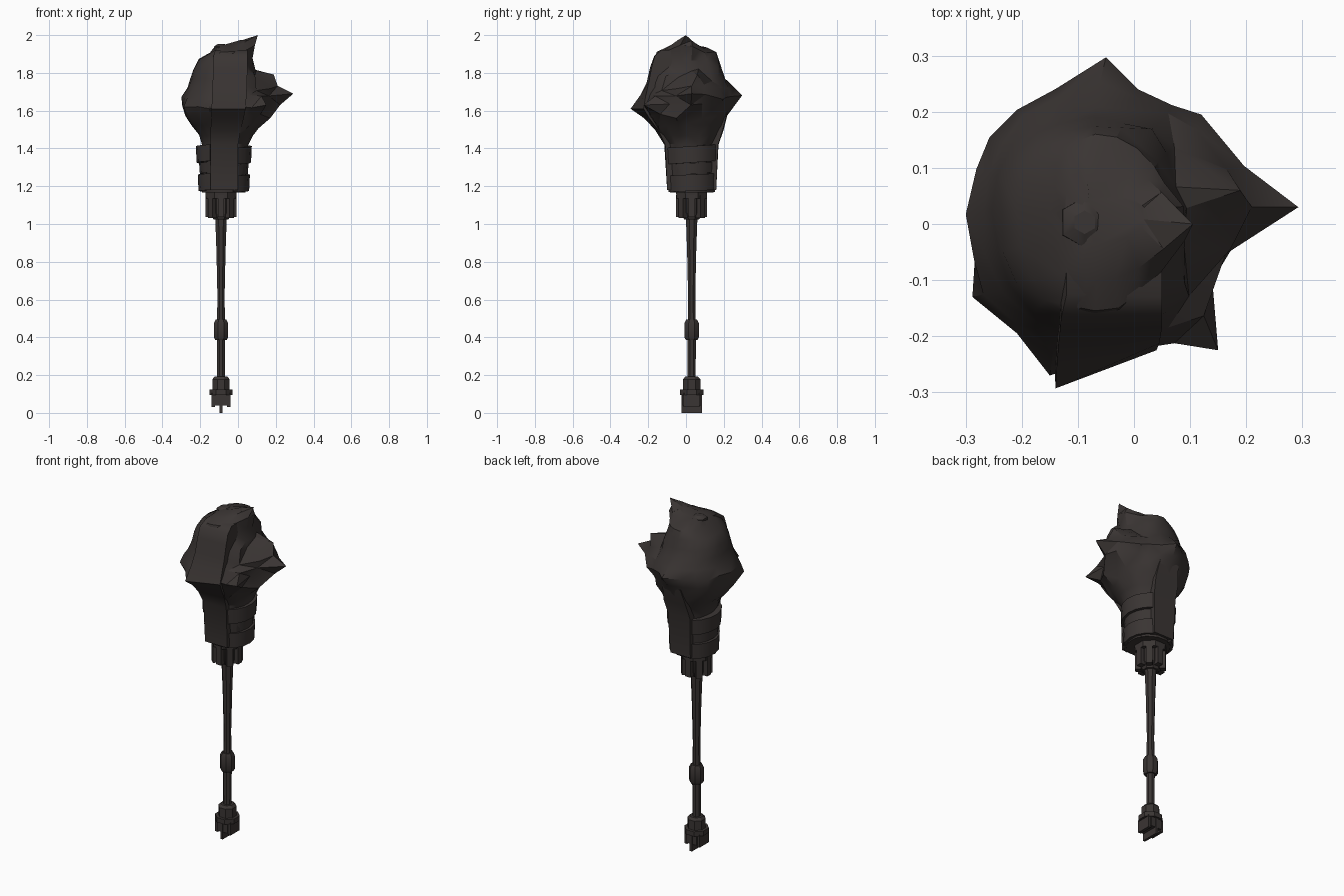
import bpy, bmesh, math, random
from mathutils import Vector, Matrix

if "Cube" in bpy.data.objects:
    bpy.data.objects.remove(bpy.data.objects["Cube"])

random.seed(4)
AX, AY = -0.09, 0.03          # shaft axis

iron = bpy.data.materials.new("dark_brown_iron")
iron.diffuse_color = (0.042, 0.035, 0.033, 1)
iron.use_nodes = True
iron.node_tree.nodes["Principled BSDF"].inputs["Base Color"].default_value = iron.diffuse_color


def finish(name, bm, angle=32):
    bmesh.ops.recalc_face_normals(bm, faces=bm.faces)
    me = bpy.data.meshes.new(name)
    bm.to_mesh(me)
    bm.free()
    me.materials.append(iron)
    ob = bpy.data.objects.new(name, me)
    bpy.context.collection.objects.link(ob)
    bpy.ops.object.select_all(action='DESELECT')
    ob.select_set(True)
    bpy.context.view_layer.objects.active = ob
    bpy.ops.object.shade_smooth_by_angle(angle=math.radians(angle))
    return ob


def loft(bm, rings):
    """Skin equal-length point rings and cap both ends."""
    vs = [[bm.verts.new(p) for p in r] for r in rings]
    n = len(vs[0])
    for a, b in zip(vs, vs[1:]):
        for i in range(n):
            j = (i + 1) % n
            bm.faces.new((a[i], a[j], b[j], b[i]))
    bm.faces.new(vs[0])
    bm.faces.new(vs[-1])


def turned(name, profile, sides=8, x=AX, y=AY):
    """Faceted turned part; radii are measured to the flats."""
    bm = bmesh.new()
    step = 2 * math.pi / sides
    k = 1 / math.cos(step / 2)
    loft(bm, [[(x + k * r * math.cos((i + .5) * step), y + k * r * math.sin((i + .5) * step), z)
               for i in range(sides)] for r, z in profile])
    return finish(name, bm)


def box(bm, centre, size, turn=0, pivot=(AX, AY, 0)):
    m = (Matrix.Translation(pivot) @ Matrix.Rotation(turn, 4, 'Z')
         @ Matrix.Translation(centre) @ Matrix.Diagonal((*size, 1)))
    bmesh.ops.create_cube(bm, size=1, matrix=m)


# Handle: tapered shaft, grip knob, pommel
turned("shaft", [(.021, .1), (.022, .4), (.019, .62), (.024, .85), (.031, 1.05)])
turned("grip_knob", [(.03, .385), (.038, .4), (.038, .475), (.028, .495)])
turned("pommel_cap", [(.046, .115), (.046, .178), (.034, .192)])
turned("pommel_flange", [(.062, .096), (.062, .124)])
turned("pommel_core", [(.036, .04), (.036, .11)])

# Pommel tail: long centre plate and two shorter cheek plates
bm = bmesh.new()
box(bm, (0, 0, .055), (.014, .108, .11))
for s in (-1, 1):
    box(bm, (s * .041, 0, .067), (.018, .085, .074))
    box(bm, (0, s * .04, .07), (.07, .018, .06))
finish("pommel_plates", bm)

# Collar below the head: core, ring and radial prongs
turned("collar_core", [(.04, 1.025), (.058, 1.06), (.058, 1.18)])
turned("collar_ring", [(.08, 1.135), (.083, 1.175)])
bm = bmesh.new()
for k in range(8):
    box(bm, (.066, 0, 1.095), (.032, .034, .125 if k % 2 else .115), k * math.pi / 4)
finish("collar_prongs", bm)

# Head lump: rings given as z, min x, max x, min y, max y
CX, CY, N = -0.07, 0.02, 20
levels = [
    (1.17, -.19, .04, -.08, .14), (1.42, -.19, .055, -.10, .155),
    (1.47, -.205, .08, -.14, .18), (1.52, -.245, .105, -.17, .20),
    (1.57, -.282, .13, -.215, .215), (1.62, -.293, .145, -.235, .23),
    (1.67, -.297, .145, -.225, .24), (1.72, -.27, .135, -.205, .23),
    (1.77, -.25, .11, -.195, .21), (1.82, -.237, .085, -.185, .19),
    (1.87, -.205, .07, -.17, .175), (1.91, -.145, .055, -.155, .16),
    (1.935, -.12, .035, -.10, .11), (1.945, -.09, -.01, -.04, .05)]


def soft(v, p=.92):
    return math.copysign(abs(v) ** p, v)


bm = bmesh.new()
rings = []
for z, x0, x1, y0, y1 in levels:
    ring = []
    for i in range(N):
        c = soft(math.cos(2 * math.pi * i / N))
        s = soft(math.sin(2 * math.pi * i / N))
        rough = .014 if c > .35 and 1.5 < z < 1.9 else .004
        ring.append(Vector((CX + c * (x1 - CX if c > 0 else CX - x0),
                            CY + s * (y1 - CY if s > 0 else CY - y0),
                            z)) + Vector([random.uniform(-rough, rough) for _ in "xyz"]))
    rings.append(ring)
loft(bm, rings)
# Pull the spikes out of the lump: tip, reach
bm.verts.ensure_lookup_table()
start = [v.co.copy() for v in bm.verts]
for tip, reach in [((.293, .03, 1.69), .13), ((.15, -.225, 1.63), .10),
                   ((.12, .195, 1.66), .09), ((-.05, .297, 1.68), .11),
                   ((-.15, -.27, 1.61), .10), ((.105, .0, 2.0), .115),
                   ((.18, .06, 1.79), .075), ((.17, -.05, 1.56), .07),
                   ((-.288, -.13, 1.62), .10), ((-.268, .12, 1.64), .09)]:
    tip = Vector(tip)
    near = min(start, key=lambda p: (p - tip).length)
    for v, p in zip(bm.verts, start):
        d = (p - near).length
        if d < reach:
            v.co += (tip - near) * (1 - d / reach) ** 1.4
bmesh.ops.triangulate(bm, faces=[f for f in bm.faces if f.calc_center_median().x > .03])
finish("spiked_head", bm, 30)


# Long plates on the front and back: z, left x, left y, right x, right y
def slab(name, rows, depth):
    bm = bmesh.new()
    loft(bm, [[(xl, yl, z), (xr, yr, z), (xr, yr + depth, z), (xl, yl + depth, z)]
              for z, xl, yl, xr, yr in rows])
    finish(name, bm, 50)


slab("front_plate", [
    (1.18, -.145, -.10, 0, -.10), (1.42, -.145, -.115, 0, -.11),
    (1.5, -.145, -.165, .015, -.15), (1.56, -.142, -.222, .03, -.195),
    (1.61, -.14, -.293, .04, -.225), (1.68, -.137, -.243, .045, -.213),
    (1.75, -.134, -.208, .048, -.197), (1.83, -.132, -.19, .05, -.182),
    (1.89, -.13, -.168, .05, -.165), (1.922, -.12, -.125, .05, -.13)], .1)
slab("back_plate", [
    (1.18, -.14, .16, -.01, .16), (1.42, -.145, .172, .0, .17),
    (1.5, -.14, .20, .01, .195), (1.6, -.12, .225, .0, .22)], -.1)


# Binding straps wrapping each side of the neck
def strap(bm, z0, z1, radius, side, spread, tilt):
    rings = []
    for k in range(7):
        a = math.radians((k / 6 * 2 - 1) * spread) + (math.pi if side < 0 else 0)
        dz = tilt * math.sin(a) * side
        rings.append([(-.075 + r * math.cos(a), .03 + r * math.sin(a), z + dz)
                      for r, z in ((radius - .05, z0), (radius, z0),
                                   (radius + .004, z1), (radius - .05, z1))])
    loft(bm, rings)


bm = bmesh.new()
for side in (-1, 1):
    strap(bm, 1.175, 1.262, .134, side, 66, .006)
    strap(bm, 1.266, 1.322, .127, side, 60, .008)
    strap(bm, 1.325, 1.412, .144, side, 60, .01)
finish("neck_straps", bm, 25)
turned("neck_base", [(.115, 1.168), (.12, 1.2)], 12, -.075, .03)

# Hexagonal bolt on top, one corner facing forward
bm = bmesh.new()
loft(bm, [[(-.088 + r * math.sin(i * math.pi / 3), .003 + r * math.cos(i * math.pi / 3), z)
           for i in range(6)] for r, z in ((.047, 1.91), (.045, 1.94), (.021, 1.953))])
finish("top_bolt", bm)
